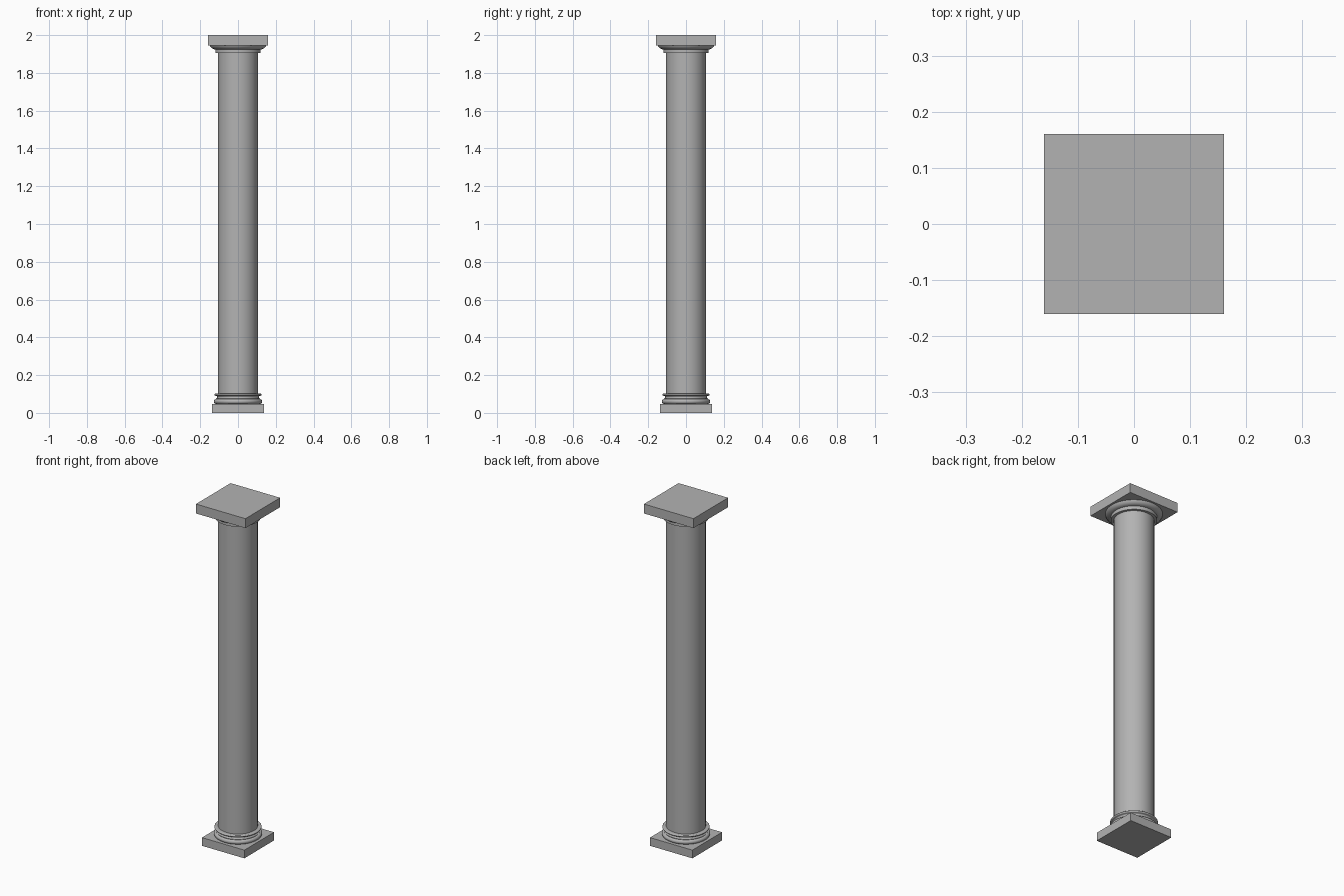
import bpy, bmesh, math

cube = bpy.data.objects.get("Cube")
if cube:
    bpy.data.objects.remove(cube, do_unlink=True)

stone = bpy.data.materials.new("grey_stone")
stone.use_nodes = True
COLOUR = (0.45, 0.45, 0.45, 1)
stone.diffuse_color = COLOUR
stone.node_tree.nodes["Principled BSDF"].inputs["Base Color"].default_value = COLOUR


def finish(name, bm):
    bmesh.ops.recalc_face_normals(bm, faces=bm.faces)
    mesh = bpy.data.meshes.new(name)
    bm.to_mesh(mesh)
    bm.free()
    mesh.materials.append(stone)
    obj = bpy.data.objects.new(name, mesh)
    bpy.context.collection.objects.link(obj)
    return obj


def slab(name, half, bottom, top):
    bm = bmesh.new()
    bmesh.ops.create_cube(bm, size=1)
    for v in bm.verts:
        v.co = (v.co.x * 2 * half, v.co.y * 2 * half, top if v.co.z > 0 else bottom)
    return finish(name, bm)


def turned(name, profile, sides=64):
    """Closed solid of revolution from (radius, height) points."""
    bm = bmesh.new()
    rings = []
    for r, z in profile:
        rings.append([bm.verts.new((r * math.cos(a), r * math.sin(a), z))
                      for a in (math.tau * i / sides for i in range(sides))])
    for low, high in zip(rings, rings[1:]):
        for i in range(sides):
            j = (i + 1) % sides
            bm.faces.new((low[i], low[j], high[j], high[i]))
    bm.faces.new(rings[0])
    bm.faces.new(rings[-1])
    obj = finish(name, bm)
    bpy.ops.object.select_all(action="DESELECT")
    obj.select_set(True)
    bpy.context.view_layer.objects.active = obj
    bpy.ops.object.shade_smooth_by_angle(angle=math.radians(35))
    return obj


def bulge(radius, depth, bottom, top, steps=8):
    """Half-round moulding profile; negative depth makes a hollow."""
    return [(radius + depth * math.sin(math.pi * i / steps),
             bottom + (top - bottom) * (1 - math.cos(math.pi * i / steps)) / 2)
            for i in range(steps + 1)]


# Square blocks at both ends
slab("plinth", 0.137, 0, 0.048)
slab("abacus", 0.16, 1.945, 2)

# Plain cylindrical shaft
turned("shaft", [(0.105, 0.09), (0.105, 1.91)])

# Base: large round, hollow, small round
turned("base_moulding",
       bulge(0.116, 0.012, 0.048, 0.073)
       + bulge(0.117, -0.007, 0.076, 0.09)
       + bulge(0.12, 0.005, 0.091, 0.102))

# Capital: stepped band with a flaring cushion under the top block
turned("capital_band", [(0.12, 1.905), (0.12, 1.927)])
turned("capital_cushion", [(0.127, 1.925), (0.138, 1.93), (0.146, 1.938), (0.149, 1.945)])
